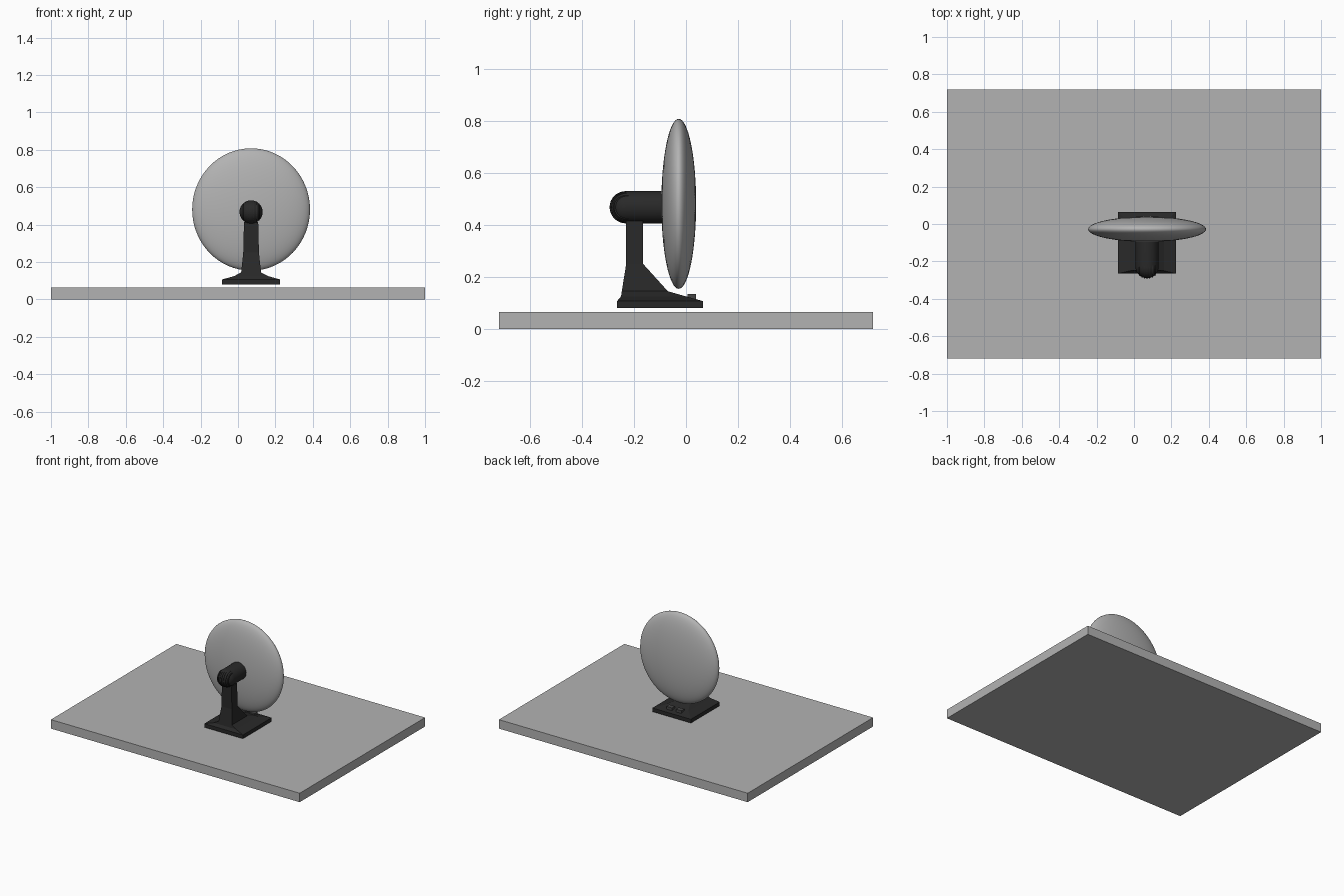
import bpy, bmesh, math
from mathutils import Matrix, Vector

default = bpy.data.objects.get("Cube")
if default:
    bpy.data.objects.remove(default, do_unlink=True)

CX = 0.07  # centre line of the fan
MOTOR_Z, MOTOR_R = 0.468, 0.062


def material(name, value):
    m = bpy.data.materials.new(name)
    m.use_nodes = True
    colour = (value, value, value, 1)
    m.diffuse_color = colour
    m.node_tree.nodes["Principled BSDF"].inputs["Base Color"].default_value = colour
    return m


grey = material("light grey", 0.45)
black = material("black plastic", 0.022)
button_grey = material("button grey", 0.06)


def finish(name, bm, mat, smooth=False):
    bmesh.ops.recalc_face_normals(bm, faces=bm.faces)
    mesh = bpy.data.meshes.new(name)
    bm.to_mesh(mesh)
    bm.free()
    obj = bpy.data.objects.new(name, mesh)
    bpy.context.collection.objects.link(obj)
    mesh.materials.append(mat)
    if smooth:
        bpy.ops.object.select_all(action="DESELECT")
        obj.select_set(True)
        bpy.context.view_layer.objects.active = obj
        bpy.ops.object.shade_smooth_by_angle(angle=math.radians(35))
    return obj


def box(name, centre, size, mat):
    bm = bmesh.new()
    bmesh.ops.create_cube(bm, size=1, matrix=Matrix.Translation(centre) @ Matrix.Diagonal((*size, 1)))
    return finish(name, bm, mat)


def lathe_y(name, profile, z, mat, steps=48, stretch=1.0):
    """Turn (radius, y) points around a front-to-back axis."""
    bm = bmesh.new()
    verts = [bm.verts.new((r, y, 0)) for r, y in profile]
    edges = [bm.edges.new(pair) for pair in zip(verts, verts[1:])]
    bmesh.ops.spin(bm, geom=verts + edges, cent=(0, 0, 0), axis=(0, 1, 0), angle=math.tau, steps=steps)
    bmesh.ops.remove_doubles(bm, verts=bm.verts, dist=0.0001)
    bmesh.ops.transform(bm, matrix=Matrix.Translation((CX, 0, z)) @ Matrix.Diagonal((1, 1, stretch, 1)), verts=bm.verts)
    return finish(name, bm, mat, True)


# Table slab
box("table_slab", (0, 0, 0.0325), (2, 1.44, 0.065), grey)

# Base and post: stacked rectangles (z, half width, back y, front y)
sections = [
    (0.08, 0.155, -0.265, 0.065),
    (0.107, 0.155, -0.265, 0.065),
    (0.125, 0.09, -0.25, 0.0),
    (0.145, 0.053, -0.247, -0.07),
    (0.25, 0.042, -0.23, -0.165),
    (0.415, 0.038, -0.23, -0.165),
]
bm = bmesh.new()
rings = [[bm.verts.new((CX + sx * w, y, z)) for sx, y in ((-1, y0), (1, y0), (1, y1), (-1, y1))]
         for z, w, y0, y1 in sections]
for low, high in zip(rings, rings[1:]):
    for i in range(4):
        j = (i + 1) % 4
        bm.faces.new((low[i], low[j], high[j], high[i]))
bm.faces.new(rings[0])
bm.faces.new(rings[-1])
finish("base_and_post", bm, black)

# Two control buttons
for side, label in ((-1, "right"), (1, "left")):
    box("button_" + label, (CX + side * 0.038, 0.022, 0.122), (0.045, 0.034, 0.024), button_grey)

# Motor housing with rounded end
dome = [(MOTOR_R * math.sin(a), -0.228 - MOTOR_R * math.cos(a))
        for a in (math.pi / 2 * i / 10 for i in range(11))]
lathe_y("motor_housing", dome + [(MOTOR_R, -0.05), (0, -0.05)], MOTOR_Z, black)

# Vent ribs on the rounded end
for i in range(-3, 4):
    dx = i * 0.014
    bm = bmesh.new()
    bmesh.ops.create_cone(
        bm, cap_ends=True, segments=32, depth=0.005,
        radius1=math.sqrt(MOTOR_R ** 2 - dx ** 2), radius2=math.sqrt(MOTOR_R ** 2 - dx ** 2),
        matrix=Matrix.Translation((CX + dx, -0.232, MOTOR_Z)) @ Matrix.Rotation(math.pi / 2, 4, "Y"))
    finish(f"vent_rib_{i + 4}", bm, black)

# Lens-shaped guard
lens = [(0.315 * math.sin(a), -0.028 - 0.067 * math.cos(a))
        for a in (math.pi * i / 32 for i in range(33))]
lathe_y("fan_guard", lens, 0.481, grey, 64, 0.327 / 0.315)
